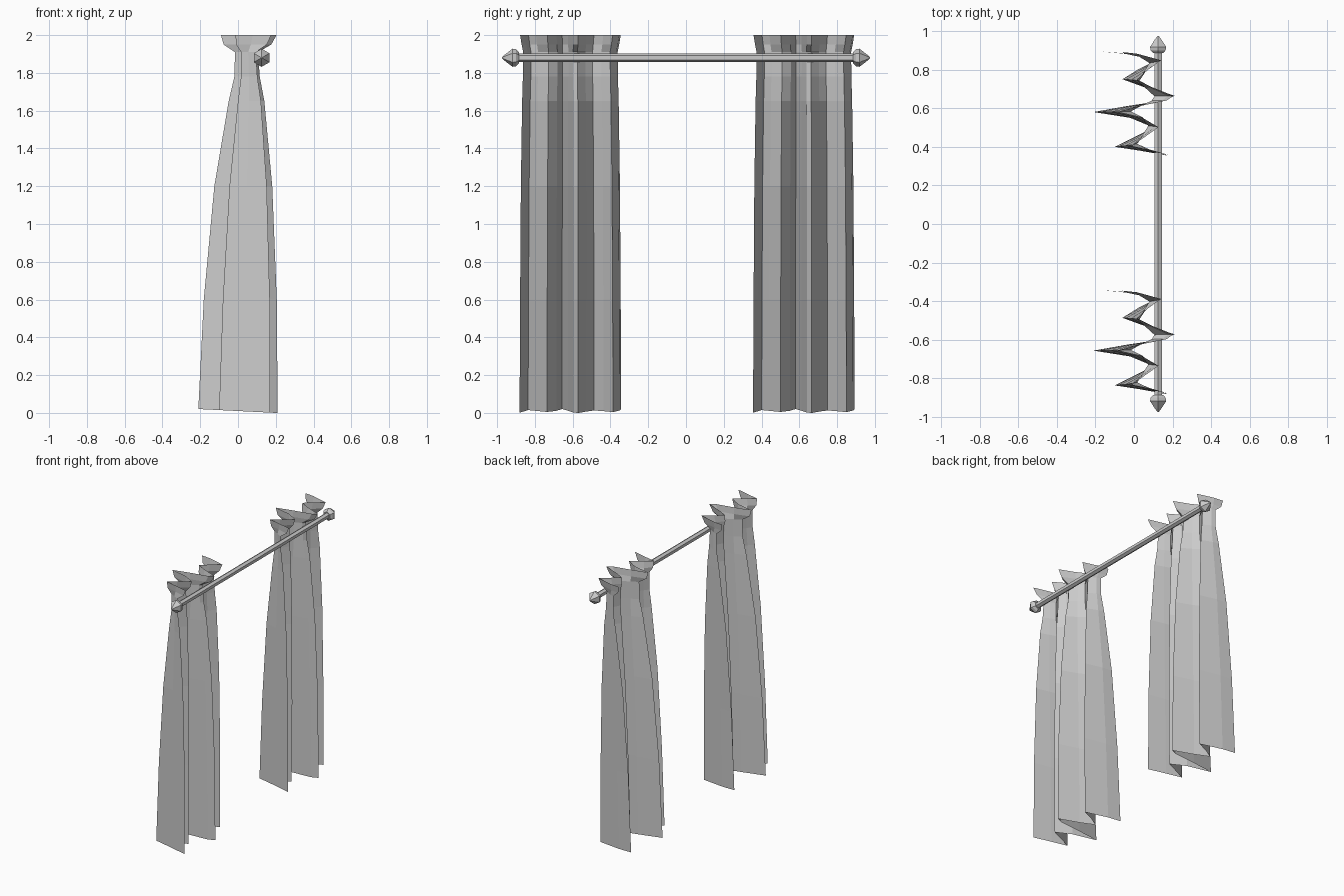
import bpy, bmesh
from math import sin, cos, pi

if "Cube" in bpy.data.objects:
    bpy.data.objects.remove(bpy.data.objects["Cube"])

# Fold line of one curtain at the hem (x, y)
FOLDS = [(0.17, 0.355), (0.03, 0.38), (-0.10, 0.40), (-0.02, 0.44), (0.10, 0.50),
         (-0.02, 0.55), (-0.21, 0.58), (-0.03, 0.612), (0.16, 0.64), (0.21, 0.665),
         (0.05, 0.71), (-0.06, 0.75), (0.02, 0.80), (0.12, 0.85), (-0.06, 0.885),
         (-0.165, 0.893)]
# Rows: height, fold depth, fold centre x, width scale
ROWS = [(0.01, 1.0, 0.0, 1.0), (0.6, 0.92, 0.012, 0.99), (1.2, 0.73, 0.028, 0.975),
        (1.65, 0.45, 0.045, 0.95), (1.78, 0.32, 0.048, 0.935), (1.91, 0.29, 0.045, 0.93),
        (1.95, 0.6, 0.05, 0.96), (2.0, 0.70, 0.057, 0.99)]
MID_Y = 0.624


def finish(name, bm):
    mesh = bpy.data.meshes.new(name)
    bm.to_mesh(mesh)
    bm.free()
    obj = bpy.data.objects.new(name, mesh)
    bpy.context.collection.objects.link(obj)
    return obj


def curtain(name, shift):
    bm = bmesh.new()
    grid = []
    for i, (z, depth, cx, width) in enumerate(ROWS):
        grid.append([bm.verts.new((cx + x * depth, MID_Y + (y - MID_Y) * width + shift,
                                   z - 0.05 * x if i == 0 else z)) for x, y in FOLDS])
    for a, b in zip(grid, grid[1:]):
        for j in range(len(FOLDS) - 1):
            bm.faces.new((a[j], a[j + 1], b[j + 1], b[j]))
    return finish(name, bm)


def lathe_y(name, profile, sides=6):
    """Six-sided solid turned about the rod axis; profile is (y, radius)."""
    bm = bmesh.new()
    rings = [[bm.verts.new((0.125 + r * sin(2 * pi * k / sides), y,
                            1.88 + r * cos(2 * pi * k / sides))) for k in range(sides)]
             for y, r in profile]
    for a, b in zip(rings, rings[1:]):
        for k in range(sides):
            n = (k + 1) % sides
            bm.faces.new((a[k], a[n], b[n], b[k]))
    bm.faces.new(rings[0])
    bm.faces.new(rings[-1])
    bmesh.ops.recalc_face_normals(bm, faces=bm.faces)
    return finish(name, bm)


# Two identical curtains
curtain("curtain_back", 0.0)
curtain("curtain_front", -1.236)

# Rod and pointed end knobs
lathe_y("curtain_rod", [(-0.89, 0.022), (0.89, 0.022)])
for name, s in (("finial_back", 1), ("finial_front", -1)):
    lathe_y(name, [(s * 0.885, 0.03), (s * 0.90, 0.045), (s * 0.918, 0.048),
                   (s * 0.955, 0.02), (s * 0.975, 0.003)])
